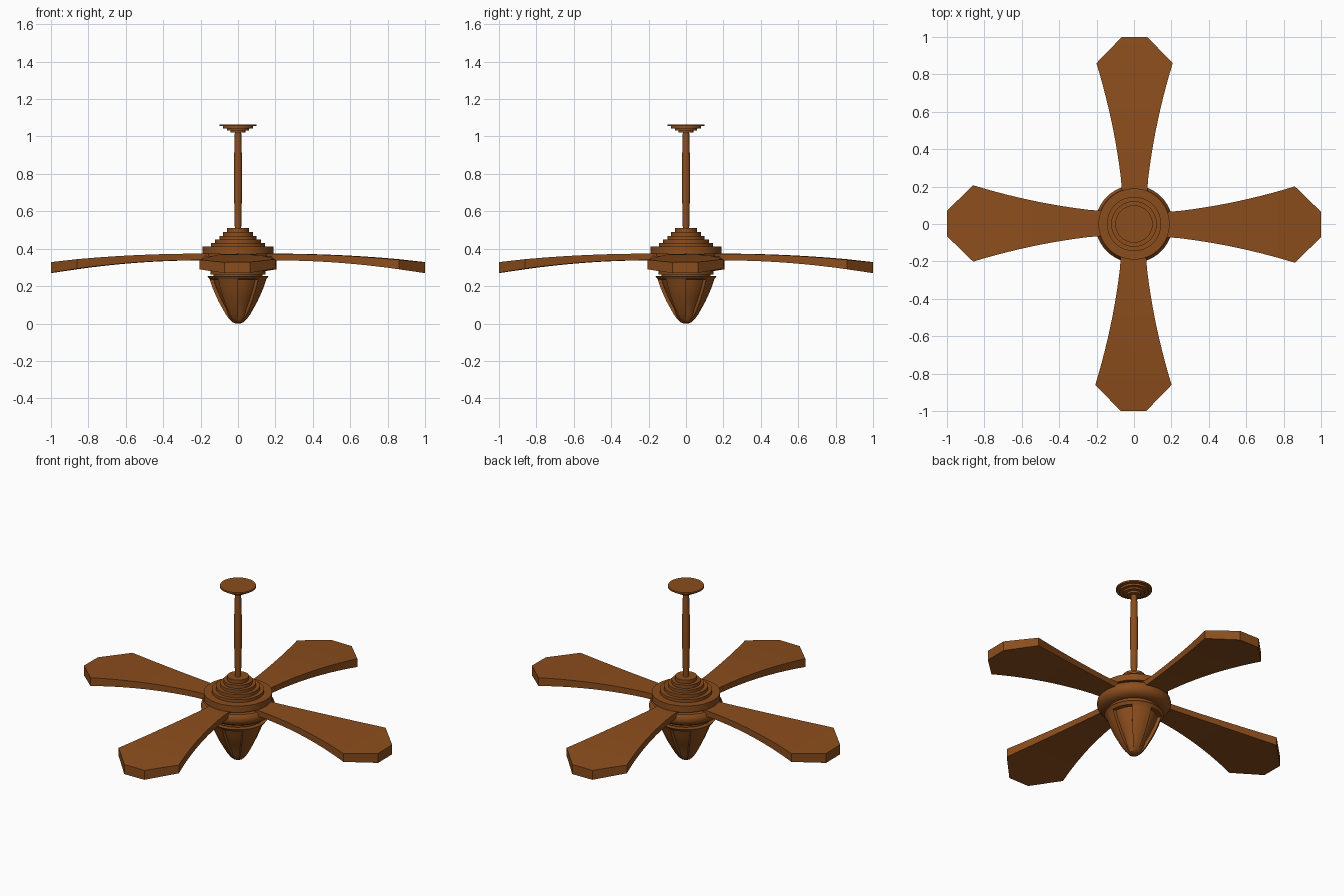
import bpy, bmesh, math

if "Cube" in bpy.data.objects:
    bpy.data.objects.remove(bpy.data.objects["Cube"])

wood = bpy.data.materials.new("brown_wood")
wood.diffuse_color = (0.26, 0.075, 0.012, 1)
wood.use_nodes = True
wood.node_tree.nodes["Principled BSDF"].inputs["Base Color"].default_value = wood.diffuse_color


def finish(name, bm, angle=30):
    bmesh.ops.recalc_face_normals(bm, faces=bm.faces)
    me = bpy.data.meshes.new(name)
    bm.to_mesh(me)
    bm.free()
    ob = bpy.data.objects.new(name, me)
    bpy.context.collection.objects.link(ob)
    me.materials.append(wood)
    bpy.ops.object.select_all(action='DESELECT')
    ob.select_set(True)
    bpy.context.view_layer.objects.active = ob
    bpy.ops.object.shade_smooth_by_angle(angle=math.radians(angle))
    return ob


def lathe(name, profile, sides=48, radius_at=None):
    """Revolve (radius, z) points; radius_at(angle, r, z) can vary the radius."""
    bm = bmesh.new()
    angles = sides if isinstance(sides, list) else [2 * math.pi * i / sides for i in range(sides)]
    rings = []
    for r, z in profile:
        ring = []
        for i, a in enumerate(angles):
            q = radius_at(i, r, z) if radius_at else r
            ring.append(bm.verts.new((q * math.cos(a), q * math.sin(a), z)))
        rings.append(ring)
    n = len(angles)
    for low, high in zip(rings, rings[1:]):
        for i in range(n):
            j = (i + 1) % n
            bm.faces.new((low[i], low[j], high[j], high[i]))
    bm.faces.new(rings[0])
    bm.faces.new(rings[-1])
    return finish(name, bm)


def steps(levels):
    """Stepped profile from (radius, bottom, top) levels."""
    return [p for r, a, b in levels for p in ((r, a), (r, b))]


# Ceiling canopy and rod
lathe("ceiling_canopy", steps([(0.04, 1.02, 1.032), (0.06, 1.032, 1.043),
                               (0.08, 1.043, 1.055), (0.10, 1.055, 1.065)]))
lathe("down_rod", [(0.017, 0.5), (0.019, 0.6), (0.022, 0.72), (0.022, 0.85),
                   (0.019, 0.95), (0.017, 1.03)], 24)

# Stepped motor housing
lathe("motor_housing", steps([(0.17, 0.35, 0.372), (0.19, 0.372, 0.412), (0.145, 0.412, 0.43),
                              (0.122, 0.43, 0.45), (0.10, 0.45, 0.468),
                              (0.08, 0.468, 0.488), (0.06, 0.488, 0.51)]))

# Rounded band carrying the blades
lathe("blade_band", [(0.145, 0.28), (0.175, 0.285), (0.193, 0.297), (0.204, 0.315),
                     (0.206, 0.33), (0.202, 0.347), (0.192, 0.36), (0.17, 0.362)])
lathe("lamp_collar", steps([(0.13, 0.245, 0.262), (0.148, 0.262, 0.283)]))

# Lamp shade: alternating raised and recessed panels under a rim
outline = [(0.012, 0.0), (0.03, 0.007), (0.046, 0.022), (0.066, 0.05), (0.083, 0.08),
           (0.105, 0.12), (0.123, 0.16), (0.138, 0.195), (0.151, 0.236), (0.152, 0.238),
           (0.165, 0.255)]
shade_angles, recessed = [], []
for k in range(8):
    start = k * math.pi / 4
    for i in range(7):
        shade_angles.append(start + (0.01 + i / 6 * 0.98) * math.pi / 4)
        recessed.append(k % 2 == 0)


def panel_radius(i, r, z):
    if recessed[i] and 0.015 < z < 0.237:
        return r - 0.02 * min(1, z / 0.08)
    return r


# the front (-y) left panel is recessed, the front right one raised
lathe("lamp_shade", outline, [a + math.pi for a in shade_angles], panel_radius)


# Four drooping blades, each flared and cut off at the corners
def blade(name, turn):
    bm = bmesh.new()
    xs = [0.12 + 0.74 * i / 12 for i in range(13)] + [1.0]
    rows = []
    for x in xs:
        t = max(0, (x - 0.2) / 0.66)
        half = 0.068 + 0.07 * t + 0.066 * t * t if x < 0.9 else 0.068
        d = max(0, (x - 0.2) / 0.8)
        top = 0.373 - 0.045 * d * d
        bottom = 0.338 - 0.068 * d * d
        row = []
        for y, z in ((-half, bottom), (half, bottom), (half, top), (-half, top)):
            y -= 0.003
            z += 0.008 * y
            row.append(bm.verts.new((x * math.cos(turn) - y * math.sin(turn),
                                     x * math.sin(turn) + y * math.cos(turn), z)))
        rows.append(row)
    for a, b in zip(rows, rows[1:]):
        for i in range(4):
            j = (i + 1) % 4
            bm.faces.new((a[i], a[j], b[j], b[i]))
    bm.faces.new(rows[0])
    bm.faces.new(rows[-1])
    finish(name, bm, 25)


for k, side in enumerate(("right", "back", "left", "front")):
    blade("blade_" + side, k * math.pi / 2)
